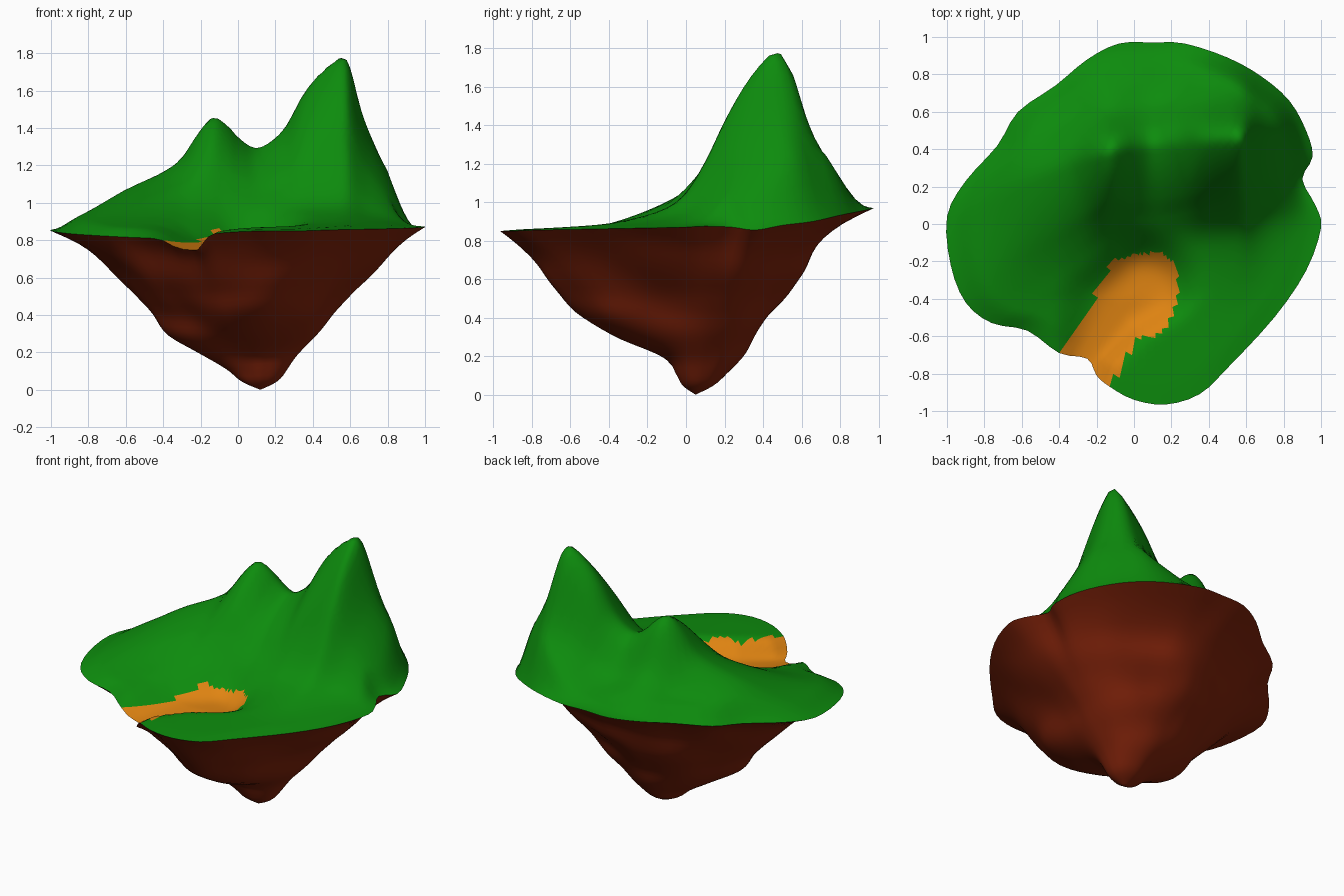
import bpy, bmesh, math
from mathutils import Vector, noise
from mathutils.geometry import interpolate_bezier

if "Cube" in bpy.data.objects:
    bpy.data.objects.remove(bpy.data.objects["Cube"])

CENTRE = Vector((0.12, 0.05, 0))
# coastline: x, y, z
COAST = [(1, -.02, .87), (.97, .1, .875), (.9, .24, .87), (.955, .36, .855), (.92, .5, .88),
         (.83, .66, .9), (.68, .79, .93), (.5, .89, .95), (.27, .965, .965), (.1, .97, .97),
         (-.08, .965, .965), (-.25, .88, .95), (-.42, .74, .93), (-.62, .6, .91), (-.73, .42, .89),
         (-.9, .23, .87), (-1, .04, .855), (-.98, -.22, .845), (-.9, -.42, .835), (-.76, -.53, .825),
         (-.57, -.57, .815), (-.4, -.69, .81), (-.25, -.72, .815), (-.2, -.81, .825),
         (-.13, -.87, .835), (0, -.94, .845), (.17, -.965, .85), (.35, -.91, .85),
         (.5, -.77, .855), (.75, -.5, .86), (.92, -.25, .865)]
# mountain crest height, crest y and slope width along x, and cross-section of the slope
CREST = [(-1, .86), (-.8, .955), (-.6, 1.07), (-.4, 1.165), (-.3, 1.24), (-.2, 1.39), (-.13, 1.455),
         (-.05, 1.405), (0, 1.35), (.08, 1.295), (.15, 1.31), (.25, 1.4), (.35, 1.58), (.45, 1.7),
         (.57, 1.78), (.6, 1.72), (.65, 1.53), (.7, 1.38), (.8, 1.17), (.9, .97), (1, .87)]
CREST_Y = [(-1, .05), (-.8, .13), (-.6, .25), (-.13, .4), (.57, .475), (.9, .53), (1, .53)]
WIDTH = [(-1, 1.45), (-.4, 1.25), (-.13, 1), (.1, 1.1), (.45, 1), (1, 1)]
SLOPE = [(-1.5, 0), (-.97, .02), (-.77, .05), (-.57, .12), (-.47, .21), (-.37, .39), (-.27, .62),
         (-.17, .81), (-.07, .95), (0, 1), (.07, .9), (.13, .7), (.18, .53), (.23, .42),
         (.33, .28), (.45, .12), (.6, .05), (1, 0)]
# underside radius fractions against height, for four directions
LEVEL = [0, .05, .12, .22, .35, .5, .65, .8, .92, 1]
LEFT = [0, .09, .16, .29, .46, .55, .64, .76, .88, 1]
RIGHT = [0, .1, .17, .25, .36, .47, .6, .77, .9, 1]
FRONT = [0, .06, .1, .17, .4, .61, .71, .82, .92, 1]
BACK = [0, .1, .18, .28, .37, .47, .6, .67, .83, 1]
# sandy inlet: centre line and outline
INLET = [Vector(p) for p in ((-.32, -.9), (-.24, -.69), (-.1, -.47), (.05, -.34))]
SAND = [(-.42, -.71), (-.3, -.55), (-.22, -.47), (-.2, -.33), (-.1, -.19), (.02, -.16), (.15, -.15),
        (.22, -.22), (.24, -.34), (.2, -.5), (.14, -.59), (.02, -.61), (-.05, -.73), (-.14, -.9),
        (-.4, -.9)]


def curve(pts, x):
    """Smooth interpolation through sorted (x, y) points."""
    if x <= pts[0][0]:
        return pts[0][1]
    if x >= pts[-1][0]:
        return pts[-1][1]
    i = next(k for k in range(len(pts) - 1) if x <= pts[k + 1][0])

    def slope(k):
        a, b = pts[max(k - 1, 0)], pts[min(k + 1, len(pts) - 1)]
        return (b[1] - a[1]) / (b[0] - a[0])
    (x0, y0), (x1, y1) = pts[i], pts[i + 1]
    h, t = x1 - x0, (x - x0) / (x1 - x0)
    return ((2*t**3 - 3*t**2 + 1) * y0 + (t**3 - 2*t*t + t) * h * slope(i)
            + (3*t*t - 2*t**3) * y1 + (t**3 - t*t) * h * slope(i + 1))


def carve(x, y, z):
    """Press the inlet down to its floor."""
    p, best = Vector((x, y)), 9
    inward = max(0, min(1, (y + .75) / .35))
    for a, b in zip(INLET, INLET[1:]):
        t = max(0, min(1, (p - a).dot(b - a) / (b - a).length_squared))
        best = min(best, (p - a.lerp(b, t)).length / (.11 + .12 * inward))
    return z + (.745 + .035 * inward - z) * math.exp(-best ** 3.5)


def in_sand(x, y):
    inside = False
    for (x0, y0), (x1, y1) in zip(SAND, SAND[1:] + SAND[:1]):
        if (y0 > y) != (y1 > y) and x < x0 + (y - y0) * (x1 - x0) / (y1 - y0):
            inside = not inside
    return inside


def top_point(rim, soft, f):
    p = CENTRE.lerp(rim, f)
    base = .865 + (rim.z - .865) * f ** 3
    fade = math.sin(min(1, (1 - f) / .13) * math.pi / 2)
    across = (p.y - curve(CREST_Y, p.x)) / curve(WIDTH, p.x)
    lift = max(0, curve(CREST, p.x) - base) * curve(SLOPE, across)
    p.z = carve(p.x, p.y, base + lift * fade)
    return p


def under_point(rim, soft, s):
    edge = soft.lerp(rim, s ** 4)
    d = Vector((edge.x - CENTRE.x, edge.y - CENTRE.y)).normalized()
    side = RIGHT if d.x > 0 else LEFT
    end = BACK if d.y > 0 else FRONT
    q = d.x ** 2 * curve(list(zip(LEVEL, side)), s) + d.y ** 2 * curve(list(zip(LEVEL, end)), s)
    p = CENTRE.lerp(edge, q)
    z = (soft.z + (carve(rim.x, rim.y, rim.z) - soft.z) * s ** 4) * s
    bump = noise.noise(Vector((p.x * 3, p.y * 3, z * 4))) * .05 * math.sin(math.pi * s)
    return Vector((p.x + d.x * bump, p.y + d.y * bump, z))


def coast_loop(steps=3):
    pts, out = [Vector(p) for p in COAST], []
    n = len(pts)
    for i in range(n):
        a, b, c, d = (pts[(i + k) % n] for k in (-1, 0, 1, 2))
        out += interpolate_bezier(b, b + (c - a) / 6, c - (d - b) / 6, c, steps + 1)[:-1]
    return out


def soften(loop, reach=6):
    """Running average of the coastline, for the smoother rock below."""
    n = len(loop)
    out = []
    for i in range(n):
        m = sum((loop[(i + k) % n] for k in range(-reach, reach + 1)), Vector()) / (2 * reach + 1)
        out.append(Vector((CENTRE.x + (m.x - CENTRE.x) * 1.03,
                           CENTRE.y + (m.y - CENTRE.y) * 1.03, m.z)))
    return out


def material(name, rgb):
    m = bpy.data.materials.new(name)
    m.diffuse_color = (*rgb, 1)
    m.use_nodes = True
    m.node_tree.nodes["Principled BSDF"].inputs["Base Color"].default_value = m.diffuse_color
    return m


def radial_mesh(name, point, fractions, mats, flip, pick=None):
    """Rings from a middle point out to the coastline."""
    bm = bmesh.new()
    rims = coast_loop()
    softs = soften(rims)
    n = len(rims)
    middle = bm.verts.new(point(rims[0], softs[0], 0))
    rings = [[bm.verts.new(point(r, s, f)) for r, s in zip(rims, softs)] for f in fractions]
    for i in range(n):
        j = (i + 1) % n
        faces = [(middle, rings[0][i], rings[0][j])]
        faces += [(a[i], b[i], b[j], a[j]) for a, b in zip(rings, rings[1:])]
        for vs in faces:
            face = bm.faces.new(vs[::-1] if flip else vs)
            face.smooth = True
            if pick:
                c = face.calc_center_median()
                face.material_index = int(pick(c.x, c.y))
    mesh = bpy.data.meshes.new(name)
    bm.to_mesh(mesh)
    bm.free()
    for m in mats:
        mesh.materials.append(m)
    obj = bpy.data.objects.new(name, mesh)
    bpy.context.collection.objects.link(obj)


# grassy top with mountains and sandy inlet
grass = material("grass", (.004, .26, .004))
sand = material("sand", (.74, .23, .006))
radial_mesh("grass_top", top_point, [i / 40 for i in range(1, 41)], [grass, sand], False, in_sand)

# hanging rock underside
rock = material("rock", (.21, .016, .003))
radial_mesh("rock_underside", under_point, [(i / 32) ** 1.3 for i in range(1, 33)], [rock], True)
